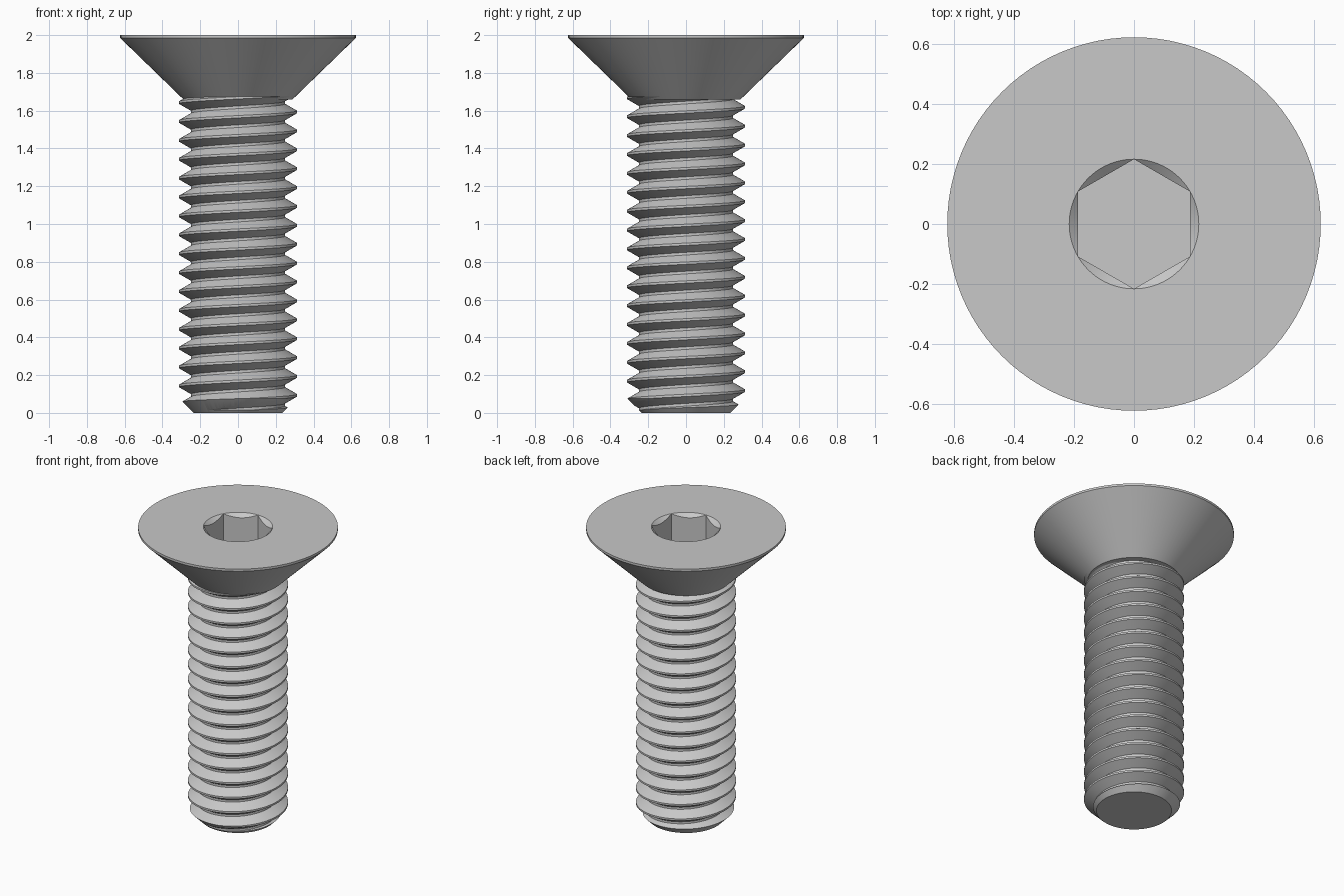
import bpy
import bmesh
from math import cos, sin, tan, pi, radians

cube = bpy.data.objects.get("Cube")
if cube:
    bpy.data.objects.remove(cube, do_unlink=True)

SEG = 96             # segments around
PITCH = 0.1
MAJOR, MINOR = 0.3125, 0.249
HEAD_BASE = 1.66
SOCKET = 0.2165      # hexagon corner radius

steel = bpy.data.materials.new("grey_steel")
steel.use_nodes = True
GREY = (0.58, 0.58, 0.58, 1)
steel.diffuse_color = GREY
steel.node_tree.nodes["Principled BSDF"].inputs["Base Color"].default_value = GREY


def finish(name, bm):
    bmesh.ops.remove_doubles(bm, verts=bm.verts, dist=1e-5)
    bmesh.ops.recalc_face_normals(bm, faces=bm.faces)
    mesh = bpy.data.meshes.new(name)
    bm.to_mesh(mesh)
    bm.free()
    mesh.materials.append(steel)
    obj = bpy.data.objects.new(name, mesh)
    bpy.context.collection.objects.link(obj)
    return obj


def lathe(name, profile, seg=SEG, turn=0.0):
    """Closed solid of revolution from (radius, z) points, capped at both ends."""
    bm = bmesh.new()
    rings = [[bm.verts.new((r * cos(turn + 2 * pi * i / seg),
                            r * sin(turn + 2 * pi * i / seg), z))
              for i in range(seg)] for r, z in profile]
    for a, b in zip(rings, rings[1:]):
        for i in range(seg):
            j = (i + 1) % seg
            bm.faces.new((a[i], a[j], b[j], b[i]))
    bm.faces.new(rings[0])
    bm.faces.new(rings[-1])
    return finish(name, bm)


def activate(obj):
    bpy.ops.object.select_all(action='DESELECT')
    obj.select_set(True)
    bpy.context.view_layer.objects.active = obj


def cut(obj, cutter, operation):
    activate(obj)
    mod = obj.modifiers.new("cut", 'BOOLEAN')
    mod.operation = operation
    mod.solver = 'EXACT'
    mod.object = cutter
    bpy.ops.object.modifier_apply(modifier=mod.name)
    bpy.data.objects.remove(cutter, do_unlink=True)


def threaded_rod(name, start, turns):
    """Right-handed helical thread with 60 degree flanks and flat crests."""
    crest = PITCH / 16
    foot = crest + (MAJOR - MINOR) * tan(radians(30))
    tooth = [(MINOR, -foot), (MAJOR, -crest), (MAJOR, crest), (MINOR, foot)]
    bm = bmesh.new()
    column = []
    for i in range(SEG + 1):
        a = 2 * pi * i / SEG
        rows = [(r, start + PITCH * (k + i / SEG) + z)
                for k in range(turns) for r, z in tooth]
        column.append([bm.verts.new((r * cos(a), r * sin(a), z)) for r, z in rows])
    for left, right in zip(column, column[1:]):
        for k in range(len(left) - 1):
            bm.faces.new((left[k], right[k], right[k + 1], left[k + 1]))
    bmesh.ops.remove_doubles(bm, verts=bm.verts, dist=1e-5)
    # close both ends, each a spiral rim
    rim = [e for e in bm.edges if e.is_boundary]
    for low in (True, False):
        loop = [e for e in rim if (e.verts[0].co.z < 0.8) == low]
        tip = bm.verts.new((0, 0, start - PITCH if low else start + PITCH * (turns + 1)))
        for e in loop:
            bm.faces.new((e.verts[0], e.verts[1], tip))
    return finish(name, bm)


# threaded shank, trimmed to a chamfered tip
shank = threaded_rod("threaded_shank", -0.007 - 3 * PITCH, 22)
envelope = lathe("shank_envelope", [(0.235, 0), (0.40, 0.165), (0.40, HEAD_BASE + 0.015)])
cut(shank, envelope, 'INTERSECT')

# countersunk head with a hexagonal socket and a conical lead-in
head = lathe("countersunk_head", [(0.289, HEAD_BASE), (0.624, 1.985), (0.624, 2)])
cut(head, lathe("hex_cutter", [(SOCKET, 1.75), (SOCKET, 2.1)], 6, pi / 2), 'DIFFERENCE')
slope = tan(radians(40))
cut(head, lathe("lead_in_cutter", [(SOCKET - 0.1, 2 - 0.1 * slope),
                                   (SOCKET + 0.002, 2 + 0.002 * slope)]), 'DIFFERENCE')

for part in (shank, head):
    activate(part)
    bpy.ops.object.shade_smooth_by_angle(angle=radians(25))
